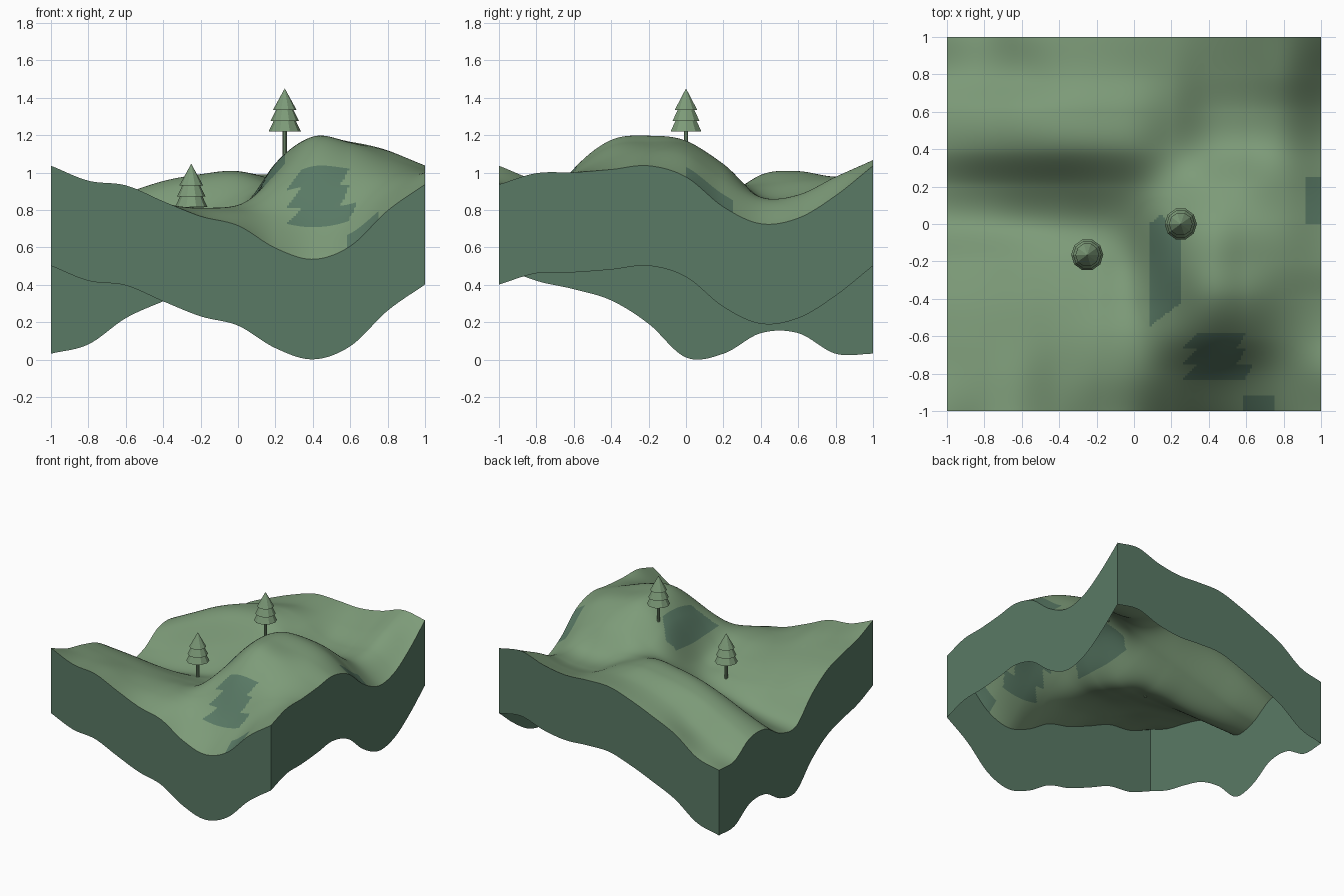
import bpy
import bmesh
import math
from mathutils import Vector

if "Cube" in bpy.data.objects:
    bpy.data.objects.remove(bpy.data.objects["Cube"], do_unlink=True)


def make_material(name, rgb):
    mat = bpy.data.materials.new(name)
    mat.use_nodes = True
    mat.diffuse_color = (*rgb, 1)
    mat.node_tree.nodes["Principled BSDF"].inputs["Base Color"].default_value = (*rgb, 1)
    return mat


GRASS = make_material("grass_green", (0.205, 0.328, 0.19))
ROCK = make_material("rock_teal", (0.1, 0.193, 0.13))


def finish(bm, name, materials, smooth_angle=None):
    mesh = bpy.data.meshes.new(name)
    bm.to_mesh(mesh)
    bm.free()
    obj = bpy.data.objects.new(name, mesh)
    bpy.context.collection.objects.link(obj)
    for mat in materials:
        mesh.materials.append(mat)
    if smooth_angle:
        bpy.ops.object.select_all(action="DESELECT")
        obj.select_set(True)
        bpy.context.view_layer.objects.active = obj
        bpy.ops.object.shade_smooth_by_angle(angle=math.radians(smooth_angle))
    return obj


# Sculpting heights in hundredths: rows run front to back, columns left to right
HEIGHTS = [
    [104, 96, 93.5, 85, 77, 72, 60, 54, 61, 80, 94],
    [96, 93, 91, 84, 81, 80, 77, 75, 78, 89, 100],
    [91.5, 89, 86, 82, 81, 83, 94, 102, 101, 100, 100.5],
    [85.5, 83, 80, 77, 76, 79, 101, 117, 114.5, 108, 102],
    [73, 72, 70, 69, 70, 75, 105, 119.5, 116.5, 112, 104],
    [55, 56, 58, 62, 67, 78, 104, 116.5, 115.5, 110, 98],
    [57, 61, 67, 73, 79, 86, 95, 103, 104.5, 97, 82],
    [68, 77, 86, 93, 97, 99, 94, 88, 87, 86, 73],
    [68, 78, 88, 95, 99, 101, 96, 87, 86, 88, 76],
    [57, 65, 76, 87, 94, 98, 97, 92, 93, 98, 88],
    [57, 62, 76, 85, 93, 99, 99, 98, 101, 107, 104],
]
LAST = len(HEIGHTS) - 1


def spline(values, t):
    """Smooth curve through evenly spaced values, t from -1 to 1."""
    u = (t + 1) / 2 * LAST
    i = max(0, min(LAST - 1, int(u)))
    f = u - i
    b, c = values[i], values[i + 1]
    a = values[i - 1] if i > 0 else 2 * b - c
    d = values[i + 2] if i + 2 <= LAST else 2 * c - b
    return b + f / 2 * (c - a + f * (2 * a - 5 * b + 4 * c - d + f * (3 * (b - c) + d - a)))


def ground(x, y):
    return spline([spline(row, x) for row in HEIGHTS], y) / 100


def is_rock(x, y):
    west_scarp = 0.083 < x < 0.25 and -0.61 < y - 0.75 * x < -0.06 and y < 0.06 and x + y < 0.2
    tooth = (y + 1) % (1 / 12)
    right = 0.55 + 0.6 * tooth + (0.04 if y < -0.75 else 0)
    front_cliff = 0.26 + 0.9 * tooth < x < right and -0.833 < y < -0.583
    front_edge = 0.583 < x < 0.75 and y < -0.917
    east_edge = x > 0.917 and 0 < y < 0.25
    return west_scarp or front_cliff or front_edge or east_edge


# Rolling ground with rock patches
SKIRT = 0.535
SEGMENTS = 168
bm = bmesh.new()
bmesh.ops.create_grid(bm, x_segments=SEGMENTS, y_segments=SEGMENTS, size=1)
for v in bm.verts:
    v.co.z = ground(v.co.x, v.co.y)
for f in bm.faces:
    c = f.calc_center_median()
    f.material_index = int(is_rock(c.x, c.y))

# Side walls hanging from the rim, open underneath
rim = [e for e in bm.edges if e.is_boundary]
walls = bmesh.ops.extrude_edge_only(bm, edges=rim)["geom"]
hem = [g for g in walls if isinstance(g, bmesh.types.BMVert)]
bmesh.ops.translate(bm, verts=hem, vec=(0, 0, -SKIRT))
for f in walls:
    if isinstance(f, bmesh.types.BMFace):
        f.material_index = 1
        f.normal_update()
        if f.normal.dot(f.calc_center_median() * Vector((1, 1, 0))) < 0:
            f.normal_flip()
LIFT = -min(v.co.z for v in hem)
bmesh.ops.translate(bm, verts=bm.verts, vec=(0, 0, LIFT))
finish(bm, "terrain", [GRASS, ROCK], 35)


def lathe(name, profile, sides, origin, mat):
    """Turn (radius, height) points around an upright axis."""
    bm = bmesh.new()
    rings = []
    for r, z in profile:
        rings.append([bm.verts.new((origin[0] + r * math.cos(k * math.tau / sides),
                                    origin[1] + r * math.sin(k * math.tau / sides),
                                    origin[2] + z)) for k in range(sides)])
    for low, high in zip(rings, rings[1:]):
        for k in range(sides):
            n = (k + 1) % sides
            bm.faces.new((low[k], low[n], high[n], high[k]))
    bmesh.ops.remove_doubles(bm, verts=bm.verts, dist=0.0001)
    bmesh.ops.recalc_face_normals(bm, faces=bm.faces)
    return finish(bm, name, [mat])


# Pine trees: three stacked skirts of branches on a thin trunk
BRANCHES = [(0, 0), (0.086, 0), (0.06, 0.055), (0.076, 0.055),
            (0.047, 0.115), (0.063, 0.115), (0, 0.23)]
TRUNK = [(0, -0.145), (0.012, -0.145), (0.012, 0), (0, 0)]
for label, x, y, z in (("hill", 0.25, 0, 1.22), ("valley", -0.25, -0.165, 0.817)):
    lathe(label + "_tree_branches", BRANCHES, 10, (x, y, z), GRASS)
    lathe(label + "_tree_trunk", TRUNK, 10, (x, y, z), GRASS)
